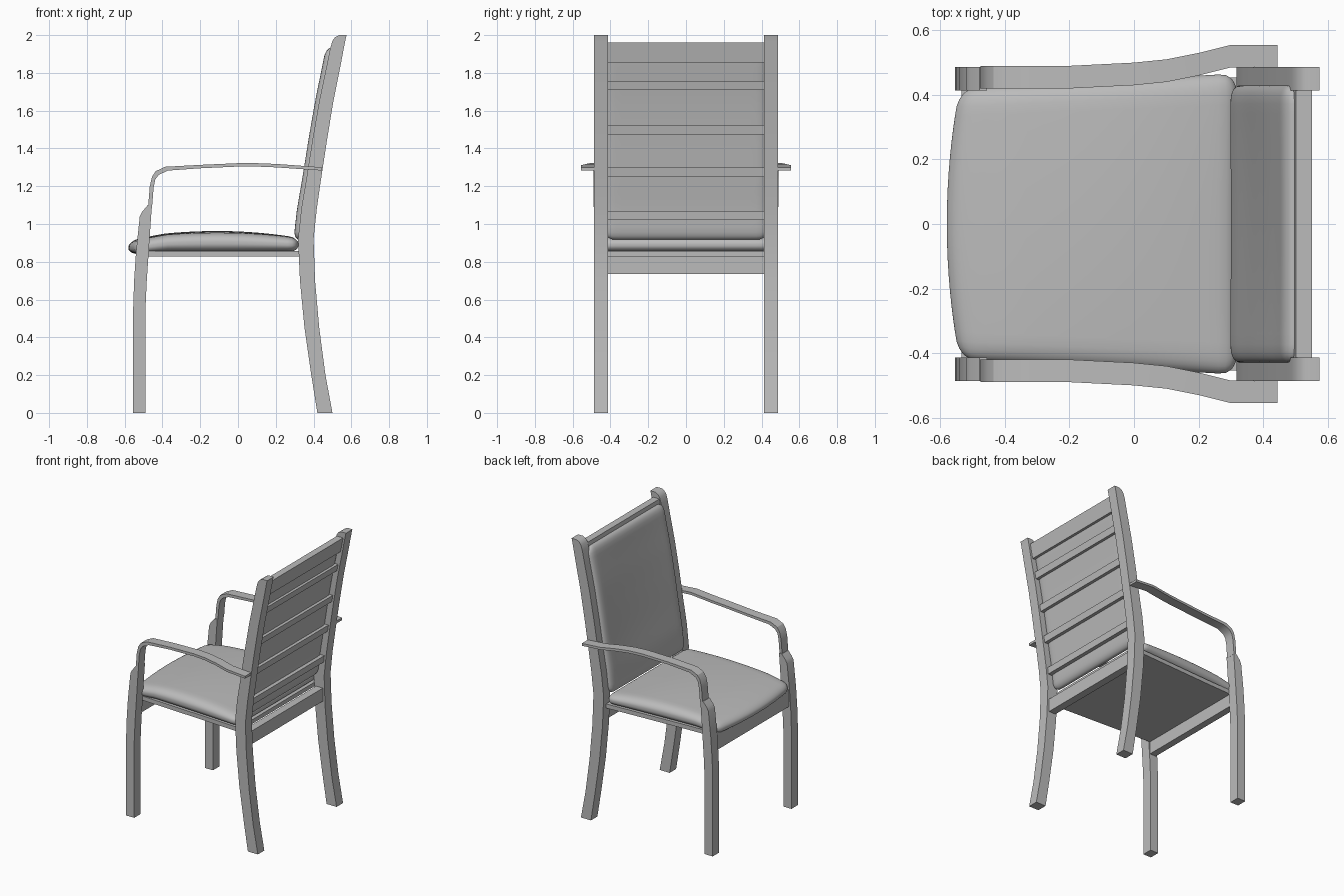
import bpy, bmesh, math
from mathutils import Vector

cube = bpy.data.objects.get("Cube")
if cube:
    bpy.data.objects.remove(cube, do_unlink=True)

grey = bpy.data.materials.new("plain grey")
grey.use_nodes = True
grey.diffuse_color = (0.5, 0.5, 0.5, 1)
grey.node_tree.nodes["Principled BSDF"].inputs["Base Color"].default_value = (0.5, 0.5, 0.5, 1)


def finish(name, bm, angle=30):
    bmesh.ops.recalc_face_normals(bm, faces=bm.faces[:])
    mesh = bpy.data.meshes.new(name)
    bm.to_mesh(mesh)
    bm.free()
    mesh.materials.append(grey)
    ob = bpy.data.objects.new(name, mesh)
    bpy.context.collection.objects.link(ob)
    bpy.ops.object.select_all(action='DESELECT')
    ob.select_set(True)
    bpy.context.view_layer.objects.active = ob
    bpy.ops.object.shade_smooth_by_angle(angle=math.radians(angle))
    return ob


def sweep(name, sections):
    """Skin a row of four-cornered sections and cap both ends."""
    bm = bmesh.new()
    rings = [[bm.verts.new(p) for p in s] for s in sections]
    for a, b in zip(rings, rings[1:]):
        for i in range(4):
            j = (i + 1) % 4
            bm.faces.new((a[i], a[j], b[j], b[i]))
    bm.faces.new(rings[0])
    bm.faces.new(rings[-1])
    return finish(name, bm)


def box(name, x0, x1, y, z0, z1, lean=0.0):
    """Box from -y to y whose top is shifted along x by lean."""
    sweep(name, [[(x0, s, z0), (x1, s, z0), (x1 + lean, s, z1), (x0 + lean, s, z1)]
                 for s in (-y, y)])


def lerp_table(table, t):
    for a, b in zip(table, table[1:]):
        if t <= b[0]:
            k = (t - a[0]) / (b[0] - a[0])
            return [p + (q - p) * k for p, q in zip(a[1:], b[1:])]
    return list(table[-1][1:])


# Rear post: height, front x, rear x
POST = [(0, .42, .5), (.2, .388, .463), (.45, .352, .43), (.7, .328, .408),
        (.92, .318, .40), (1.08, .335, .417), (1.24, .362, .44), (1.45, .395, .472),
        (1.65, .43, .505), (1.85, .472, .545), (1.93, .488, .56),
        (1.97, .50, .568), (1.99, .515, .572), (2.0, .535, .575)]
# Front leg: height, front x, rear x
LEG = [(0, -.555, -.49), (.55, -.555, -.49), (.7, -.55, -.483), (.85, -.54, -.473),
       (1.04, -.52, -.46), (1.065, -.507, -.458), (1.1, -.478, -.455)]
# Arm: lower x, lower z, upper x, upper z
ARM = [(-.455, 1.09, -.475, 1.1), (-.447, 1.19, -.467, 1.2), (-.438, 1.235, -.455, 1.25),
       (-.42, 1.26, -.435, 1.28), (-.37, 1.283, -.385, 1.303), (-.2, 1.295, -.2, 1.313),
       (0, 1.304, 0, 1.322), (.1, 1.304, .1, 1.322), (.2, 1.3, .2, 1.318),
       (.3, 1.293, .3, 1.311), (.445, 1.283, .445, 1.3)]
SPLAY = [(-.6, 0), (-.2, 0), (0, .01), (.1, .02), (.2, .04), (.3, .065), (.5, .065)]

for side, word in ((1, "left"), (-1, "right")):
    for name, table in (("rear_post", POST), ("front_leg", LEG)):
        sweep(f"{word}_{name}",
              [[(a, side * .413, z), (b, side * .413, z), (b, side * .487, z), (a, side * .487, z)]
               for z, a, b in table])
    rows = []
    for xa, za, xb, zb in ARM:
        off = lerp_table(SPLAY, xa)[0]
        yi, yo = side * (.42 + off), side * (.49 + off)
        rows.append([(xa, yi, za), (xb, yi, zb), (xb, yo, zb), (xa, yo, za)])
    sweep(f"{word}_armrest", rows)


# Back rails and slats follow the lean of the posts
def back_bar(name, z0, z1, depth):
    r0, r1 = lerp_table(POST, z0)[1] - .014, lerp_table(POST, z1)[1] - .014
    box(name, r0 - depth, r0, .413, z0, z1, r1 - r0)


back_bar("top_rail", 1.855, 1.96, .05)
for i, z in enumerate((1.71, 1.475, 1.25, 1.02)):
    back_bar(f"back_slat_{i + 1}", z, z + .048, .04)

# Seat frame
box("rear_seat_rail", .335, .39, .413, .735, .83)
box("front_seat_rail", -.535, -.485, .413, .735, .85)
sweep("seat_board", [[(x, -y, .827), (x, y, .827), (x, y, .857), (x, -y, .857)]
                     for x, y in ((-.535, .413), (-.3, .422), (.325, .455))])


def cushion(name, half, radius, shape):
    """Rounded box, then bent by the shape function."""
    bm = bmesh.new()
    bmesh.ops.create_cube(bm, size=2)
    bmesh.ops.subdivide_edges(bm, edges=bm.edges[:], cuts=23, use_grid_fill=True)
    for v in bm.verts:
        p, core, d = Vector(), Vector(), Vector()
        for i in range(3):
            # crowd the grid towards the rounded rims
            p[i] = half[i] * math.sin(v.co[i] * math.pi / 2)
            lim = half[i] - radius[i]
            core[i] = max(-lim, min(lim, p[i]))
            d[i] = (p[i] - core[i]) / radius[i]
        if d.length > 0:
            d.normalize()
        v.co = shape(Vector(core[i] + d[i] * radius[i] for i in range(3)))
    finish(name, bm, 60)


def seat_shape(p):
    u, v = p.x / .43, p.y / .42
    top = max(0, p.z + .035) / .07
    x = p.x - .11
    if u < 0:
        x -= .04 * u * u * (1 - v * v)
    z = .89 + p.z + top * (.035 * (1 - u * u) * (1 - .35 * v * v))
    if u < -.6:
        z -= .04 * (-u - .6)
    y = p.y * (1 + .055 * (u + 1))
    return Vector((x, y, z))


def back_shape(p):
    z = 1.425 + p.z
    x = lerp_table(POST, min(z, 1.93))[0] + p.x + .008
    # shallow hollow for the back
    if p.x < 0:
        x += .012 * max(0, 1 - (p.y / .42) ** 2) * max(0, 1 - (p.z / .5) ** 2)
    return Vector((x, p.y, z))


cushion("seat_cushion", (.43, .42, .037), (.05, .06, .034), seat_shape)
cushion("back_cushion", (.032, .43, .508), (.03, .05, .05), back_shape)
